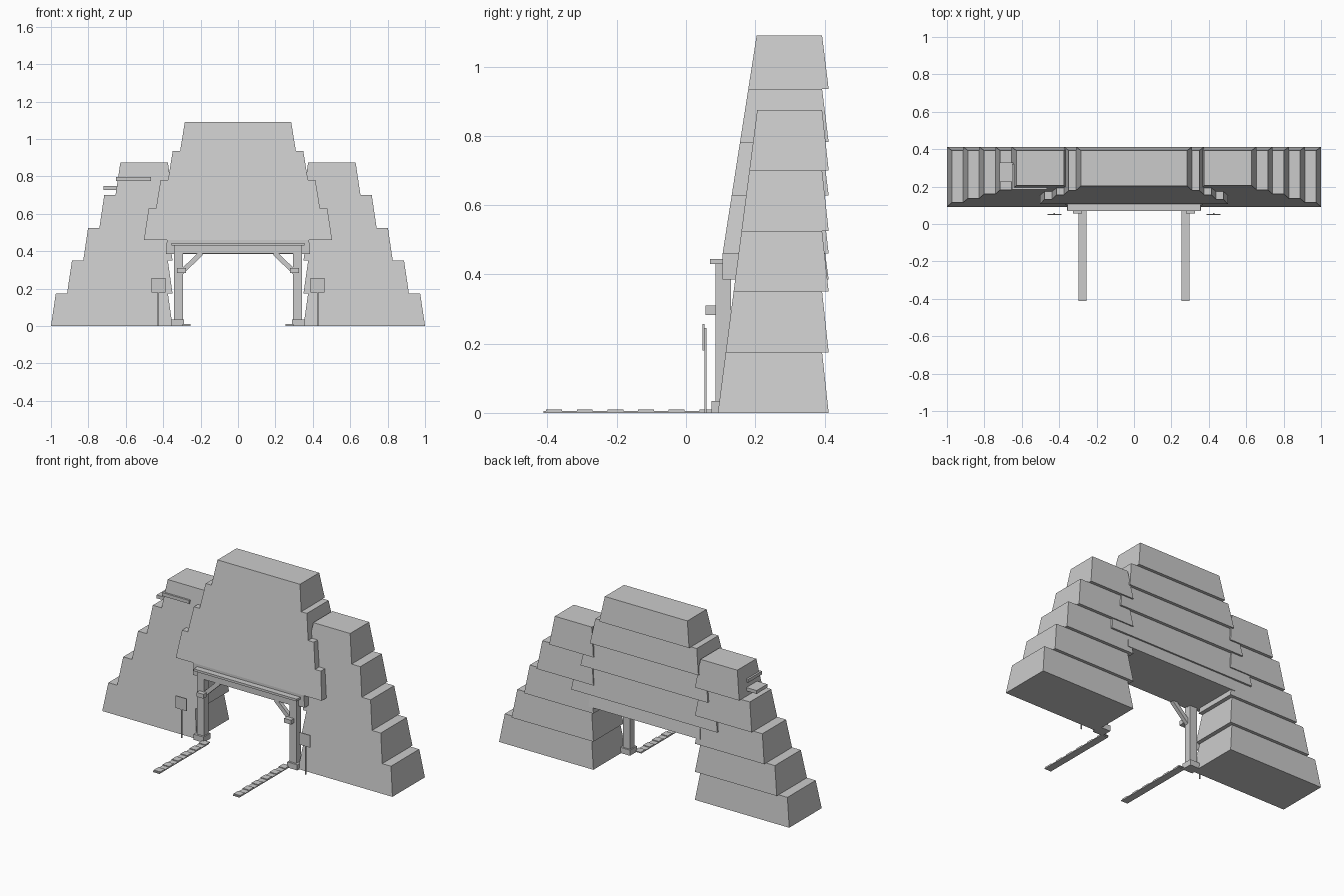
import bpy
import bmesh
from math import atan2, hypot
from mathutils import Matrix, Vector

if "Cube" in bpy.data.objects:
    bpy.data.objects.remove(bpy.data.objects["Cube"])

stone = bpy.data.materials.new("plain grey")
stone.use_nodes = True
GREY = (0.6, 0.6, 0.6, 1)
stone.diffuse_color = GREY
stone.node_tree.nodes["Principled BSDF"].inputs["Base Color"].default_value = GREY


def finish(name, bm):
    bmesh.ops.recalc_face_normals(bm, faces=bm.faces)
    mesh = bpy.data.meshes.new(name)
    bm.to_mesh(mesh)
    bm.free()
    mesh.materials.append(stone)
    obj = bpy.data.objects.new(name, mesh)
    bpy.context.scene.collection.objects.link(obj)
    return obj


def add_box(bm, x, y, z):
    size = Vector((x[1] - x[0], y[1] - y[0], z[1] - z[0], 1))
    mid = Vector((x[0] + x[1], y[0] + y[1], z[0] + z[1])) / 2
    bmesh.ops.create_cube(bm, size=1, matrix=Matrix.Translation(mid) @ Matrix.Diagonal(size))


def box(name, x, y, z):
    bm = bmesh.new()
    add_box(bm, x, y, z)
    return finish(name, bm)


def add_tier(bm, low, high):
    """Tapered block between two rectangles (x0, x1, y0, y1, z)."""
    rings = [[bm.verts.new((x, y, z)) for x, y in ((a, c), (b, c), (b, d), (a, d))]
             for a, b, c, d, z in (low, high)]
    for ring in rings:
        bm.faces.new(ring)
    for i in range(4):
        j = (i + 1) % 4
        bm.faces.new((rings[0][i], rings[0][j], rings[1][j], rings[1][i]))


def front_y(z, base, slope):
    return base + slope * z


BACK_LOW, BACK_HIGH = 0.412, 0.393

# Stepped side towers, gate posts, braces, signs and tracks on both sides
for side, s in (("left", 1), ("right", -1)):
    def span(a, b):
        return tuple(sorted((s * a, s * b)))

    bm = bmesh.new()
    step = 0.175
    for i in range(5):
        z0, z1 = i * step, (i + 1) * step
        outer = 1.0 - 0.0863 * i
        add_tier(bm, (*span(0.35, outer), front_y(z0, 0.092, 0.13), BACK_LOW, z0),
                 (*span(0.375, outer - 0.026), front_y(z1, 0.092, 0.13), BACK_HIGH, z1))
    finish(side + "_tower", bm)

    box(side + "_post", span(0.295, 0.343), (0.085, 0.13), (0, 0.4))
    box(side + "_post_base", span(0.288, 0.357), (0.073, 0.14), (0, 0.035))
    box(side + "_bracket", span(0.278, 0.325), (0.057, 0.09), (0.283, 0.31))

    # Diagonal brace from bracket to beam
    dx, dz = -0.11, 0.105
    brace = box(side + "_brace", (-hypot(dx, dz) / 2, hypot(dx, dz) / 2),
                (-0.012, 0.012), (-0.013, 0.013))
    brace.location = (s * 0.25, 0.1, 0.338)
    brace.rotation_euler.y = -atan2(dz, s * dx)

    # Sign on a thin pole
    box(side + "_sign_pole", span(0.423, 0.431), (0.053, 0.059), (0, 0.245))
    box(side + "_sign_board", span(0.388, 0.463), (0.047, 0.053), (0.18, 0.256))

    # Ground track with raised cross slats
    x = span(0.253, 0.298)
    bm = bmesh.new()
    add_box(bm, x, (-0.412, 0.078), (0, 0.005))
    for i in range(6):
        y = -0.404 + 0.0885 * i
        add_box(bm, x, (y, y + 0.046), (0.005, 0.01))
    finish(side + "_track", bm)

# Stepped centre block over the gateway
bm = bmesh.new()
levels = (0.46, 0.628, 0.782, 0.935, 1.09)
for i in range(4):
    z0, z1 = levels[i], levels[i + 1]
    w = 0.503 - 0.0645 * i
    add_tier(bm, (-w, w, front_y(z0, 0.034, 0.156), BACK_LOW, z0),
             (0.025 - w, w - 0.025, front_y(z1, 0.034, 0.156), BACK_HIGH, z1))
add_tier(bm, (-0.385, 0.385, 0.106, BACK_LOW, 0.385), (-0.38, 0.38, 0.106, 0.402, 0.46))
finish("centre_block", bm)

# Gate beam and cornice
box("gate_beam", (-0.343, 0.343), (0.085, 0.13), (0.388, 0.43))
box("gate_cornice", (-0.355, 0.355), (0.07, 0.115), (0.43, 0.444))

# Ledges on the right tower
box("lower_ledge", (-0.718, -0.63), (0.225, 0.33), (0.727, 0.748))
box("upper_ledge", (-0.652, -0.465), (0.184, 0.32), (0.775, 0.796))
